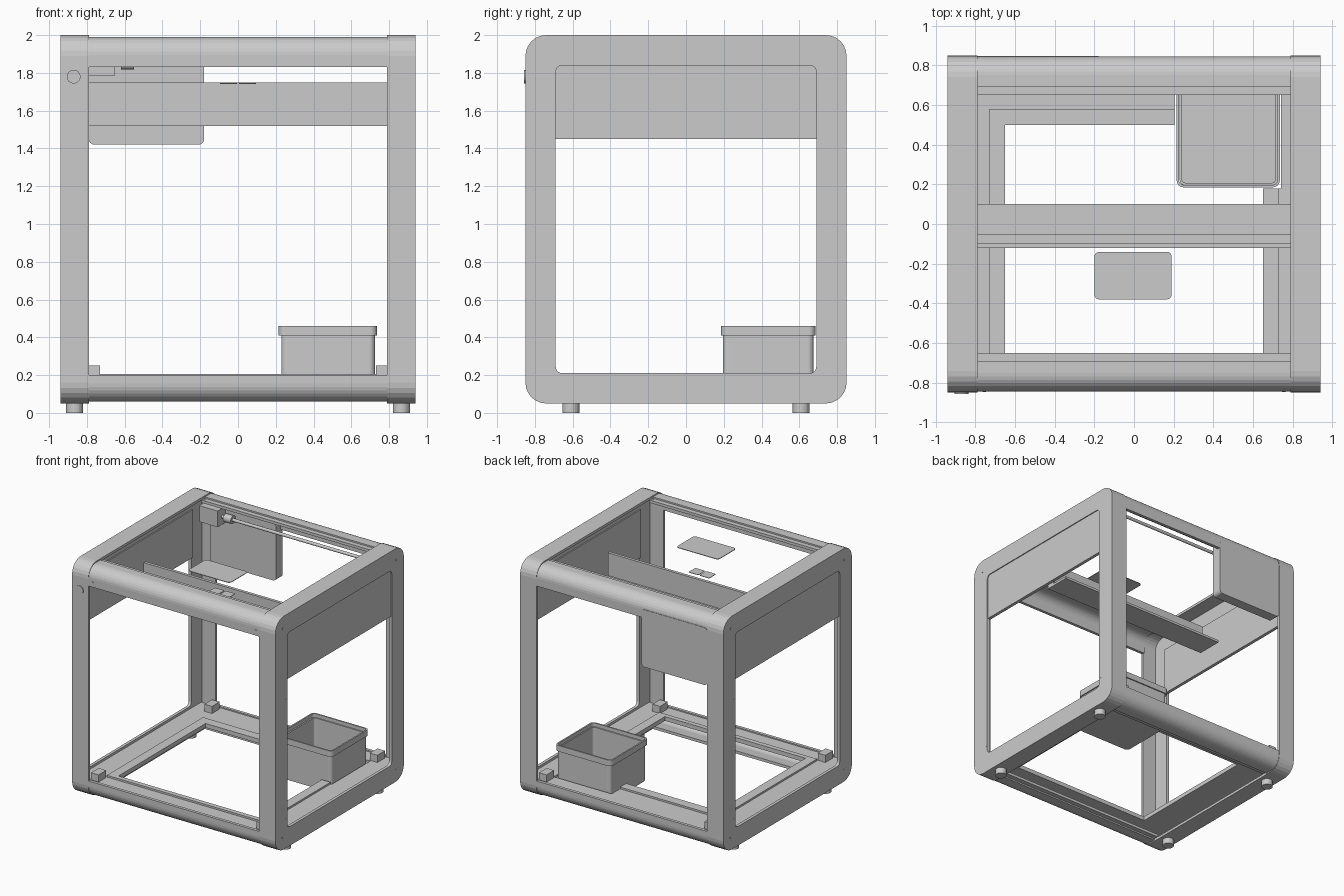
import bpy, bmesh, math
from mathutils import Vector

if "Cube" in bpy.data.objects:
    bpy.data.objects.remove(bpy.data.objects["Cube"], do_unlink=True)

grey = bpy.data.materials.new("light grey")
grey.use_nodes = True
grey.diffuse_color = (0.6, 0.6, 0.6, 1)
grey.node_tree.nodes["Principled BSDF"].inputs["Base Color"].default_value = (0.6, 0.6, 0.6, 1)
parts = []


def place(axis, u, v, w):
    """Turn profile coordinates into a point; w runs along the axis."""
    return Vector({"x": (w, u, v), "y": (u, w, v), "z": (u, v, w)}[axis])


def rounded(u0, u1, v0, v1, r=0.0, steps=6):
    """Rectangle outline with rounded corners."""
    r = max(r, 0.0005)
    pts = []
    centres = [(u1 - r, v1 - r), (u0 + r, v1 - r), (u0 + r, v0 + r), (u1 - r, v0 + r)]
    for i, (cu, cv) in enumerate(centres):
        for k in range(steps + 1):
            a = math.pi / 2 * (i + k / steps)
            pts.append((cu + r * math.cos(a), cv + r * math.sin(a)))
    return pts


def prism(name, axis, lo, hi, outer, inner=None):
    """Extrude an outline, or the ring between two matching outlines."""
    bm = bmesh.new()

    def loop(pts, w):
        return [bm.verts.new(place(axis, u, v, w)) for u, v in pts]

    def bridge(a, b):
        for i in range(len(a)):
            j = (i + 1) % len(a)
            bm.faces.new((a[i], a[j], b[j], b[i]))

    a, b = loop(outer, lo), loop(outer, hi)
    bridge(a, b)
    if inner:
        c, d = loop(inner, lo), loop(inner, hi)
        bridge(c, d)
        bridge(a, c)
        bridge(b, d)
    else:
        bm.faces.new(a)
        bm.faces.new(b)
    bmesh.ops.recalc_face_normals(bm, faces=bm.faces)
    mesh = bpy.data.meshes.new(name)
    bm.to_mesh(mesh)
    bm.free()
    mesh.materials.append(grey)
    ob = bpy.data.objects.new(name, mesh)
    bpy.context.collection.objects.link(ob)
    parts.append(ob)


def box(name, x0, x1, y0, y1, z0, z1):
    prism(name, "z", z0, z1, rounded(x0, x1, y0, y1, 0, 1))


def cylinder(name, axis, u, v, r, lo, hi):
    prism(name, axis, lo, hi, rounded(u - r, u + r, v - r, v + r, r * 0.999))


def rail_profile(side, edge, up, leg):
    """Open angle section: a stepped flange, a round shoulder and an upright leg."""
    def arc(r):
        return [(0.75 + r * math.sin(math.pi / 16 * k), -0.095 + r * math.cos(math.pi / 16 * k))
                for k in range(9)]
    pts = [(0.65, -0.012), (0.69, -0.012), (0.69, 0)] + arc(0.095)
    pts += [(0.845, -leg), (0.82, -leg)] + arc(0.07)[::-1] + [(0.65, -0.035)]
    return [(side * y, edge + up * z) for y, z in pts]


# Side frames: a thin window plate with a band around its edge, open inwards
for s, label in ((1, "left"), (-1, "right")):
    outline = rounded(-0.85, 0.85, 0.05, 2.0, 0.11)
    prism(label + "_frame_plate", "x", s * 0.915, s * 0.94,
          outline, rounded(-0.69, 0.69, 0.21, 1.84, 0.035))
    prism(label + "_frame_band", "x", s * 0.79, s * 0.92,
          outline, rounded(-0.828, 0.828, 0.072, 1.978, 0.088))
    box(label + "_side_panel", s * 0.905, s * 0.932, -0.7, 0.7, 1.45, 1.85)
    for y in (-0.61, 0.61):
        cylinder(label + "_foot", "z", s * 0.865, y, 0.045, 0, 0.06)
    for y, z in ((0.75, 1.9), (0.75, 0.155), (0.705, 1.29), (0.705, 0.29)):
        for t in (-1, 1):
            cylinder(label + "_screw", "x", t * y, z, 0.009, s * 0.937, s * 0.941)
    cylinder(label + "_front_screw", "y", s * 0.755, 1.87, 0.008, -0.847, -0.84)
    for t in (-1, 1):
        box(label + "_corner_bracket", s * 0.73, s * 0.8, t * 0.7, t * 0.8, 0.18, 0.25)
        cylinder(label + "_top_screw", "z", s * 0.775, t * 0.67, 0.008, 1.97, 1.98)

# Cross rails at front and back
for s, label in ((-1, "front"), (1, "back")):
    prism(label + "_top_rail", "x", -0.795, 0.795, rail_profile(s, 1.99, 1, 0.16))
    prism(label + "_bottom_rail", "x", -0.795, 0.795, rail_profile(s, 0.06, -1, 0.14))

# Floor ring and inner ledge, both notched around the bin
prism("floor_ring", "z", 0.17, 0.19,
      [(-0.92, -0.82), (0.92, -0.82), (0.92, 0.18), (0.92, 0.19),
       (0.92, 0.82), (0.2, 0.82), (0.19, 0.82), (-0.92, 0.82)],
      [(-0.65, -0.65), (0.65, -0.65), (0.65, 0.18), (0.74, 0.18),
       (0.74, 0.69), (0.205, 0.69), (0.205, 0.5), (-0.65, 0.5)])
prism("floor_ledge", "z", 0.19, 0.205,
      [(-0.73, 0.58), (0.205, 0.58), (0.205, 0.5), (-0.65, 0.5), (-0.65, -0.65),
       (0.65, -0.65), (0.65, 0.18), (0.73, 0.18), (0.73, -0.69), (-0.73, -0.69)])

# Gantry made of an upright plate on a wider shelf
box("gantry_plate", -0.79, 0.79, -0.12, -0.095, 1.52, 1.75)
box("gantry_step", -0.79, 0.79, -0.12, -0.052, 1.52, 1.56)
box("gantry_shelf", -0.79, 0.79, -0.12, 0.1, 1.52, 1.54)

# Thin pads above the work area
prism("tool_pad", "z", 1.937, 1.942, rounded(-0.2, 0.19, -0.38, -0.14, 0.025))
for x in (-0.05, 0.05):
    prism("small_pad", "z", 1.742, 1.746, rounded(x - 0.045, x + 0.045, -0.26, -0.17, 0.01))

# Back electronics panel, flush with the rail
prism("back_panel", "y", 0.76, 0.848, rounded(-0.79, -0.18, 1.42, 1.9, 0.03))

# Motor and drive rod below the back rail
box("motor", -0.82, -0.65, 0.66, 0.8, 1.785, 1.92)
cylinder("motor_coupling", "x", 0.72, 1.85, 0.033, -0.62, -0.55)
cylinder("drive_rod", "x", 0.72, 1.85, 0.013, -0.66, 0.92)

# Waste bin: open walls, bottom and thick rim
prism("bin_walls", "z", 0.11, 0.43,
      rounded(0.23, 0.725, 0.195, 0.675, 0.03), rounded(0.242, 0.713, 0.207, 0.663, 0.02))
prism("bin_bottom", "z", 0.11, 0.122, rounded(0.235, 0.72, 0.2, 0.67, 0.03))
prism("bin_rim", "z", 0.41, 0.46,
      rounded(0.215, 0.735, 0.185, 0.685, 0.035), rounded(0.227, 0.723, 0.197, 0.673, 0.025))

# Power button
cylinder("power_button", "y", -0.87, 1.78, 0.036, -0.858, -0.84)

# Smooth shading with sharp edges
for ob in bpy.context.view_layer.objects:
    ob.select_set(ob in parts)
bpy.context.view_layer.objects.active = parts[0]
bpy.ops.object.shade_smooth_by_angle(angle=math.radians(35))
